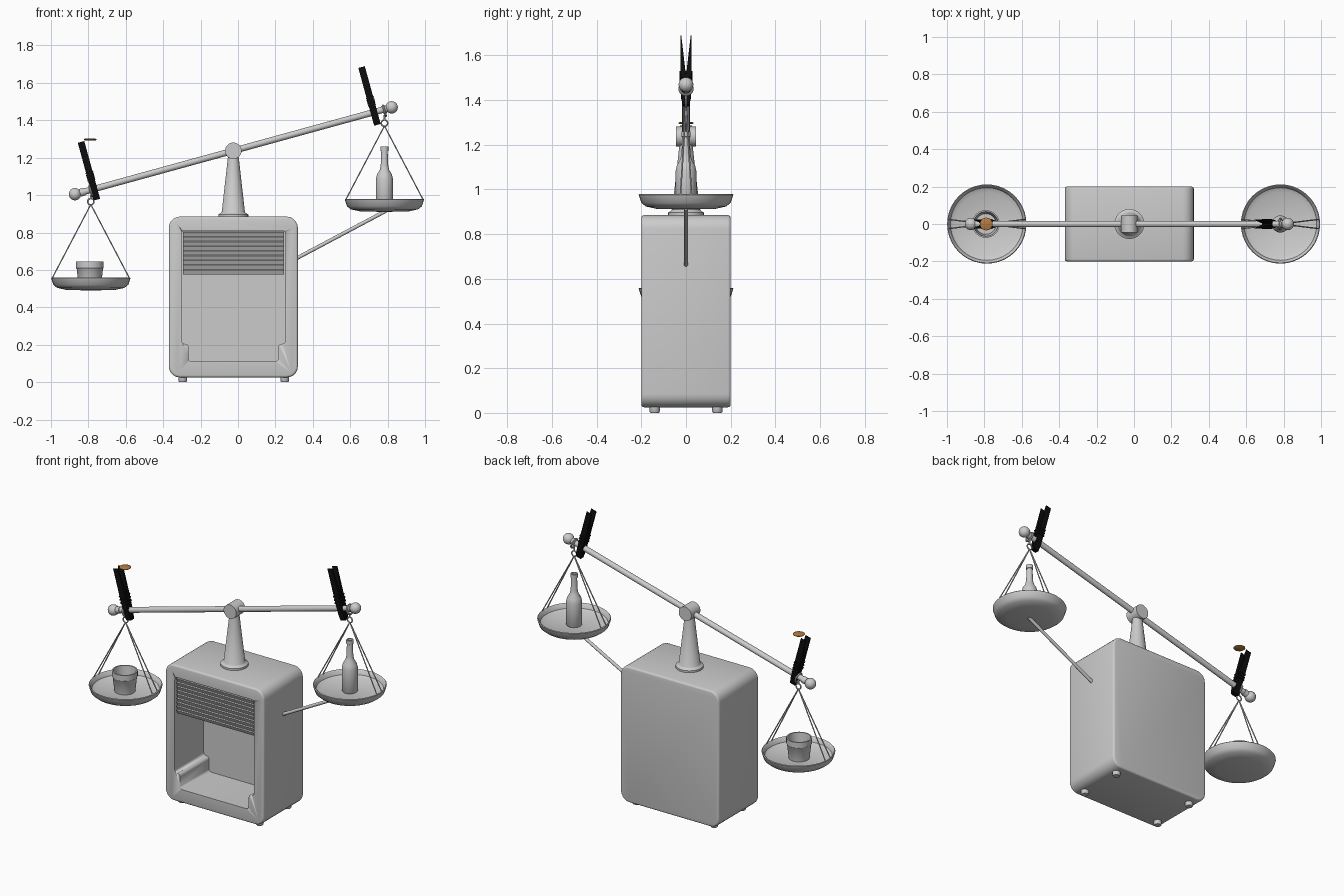
import bpy, bmesh, math
from mathutils import Vector, Matrix

if "Cube" in bpy.data.objects:
    bpy.data.objects.remove(bpy.data.objects["Cube"], do_unlink=True)


def material(name, rgb):
    m = bpy.data.materials.new(name)
    m.use_nodes = True
    m.diffuse_color = (*rgb, 1)
    m.node_tree.nodes["Principled BSDF"].inputs["Base Color"].default_value = (*rgb, 1)
    return m


GREY = material("pale grey", (0.6, 0.6, 0.6))
BLACK = material("black", (0.004, 0.004, 0.004))
BROWN = material("copper brown", (0.45, 0.2, 0.05))


def finish(name, bm, mat=GREY, matrix=None, angle=35):
    bmesh.ops.remove_doubles(bm, verts=bm.verts, dist=0.0001)
    bmesh.ops.recalc_face_normals(bm, faces=bm.faces)
    if matrix:
        bm.transform(matrix)
    mesh = bpy.data.meshes.new(name)
    bm.to_mesh(mesh)
    bm.free()
    mesh.materials.append(mat)
    ob = bpy.data.objects.new(name, mesh)
    bpy.context.collection.objects.link(ob)
    bpy.ops.object.select_all(action='DESELECT')
    ob.select_set(True)
    bpy.context.view_layer.objects.active = ob
    bpy.ops.object.shade_smooth_by_angle(angle=math.radians(angle))
    return ob


def lathe(name, profile, matrix, mat=GREY, steps=32):
    """Spin (radius, height) points about the local z axis."""
    bm = bmesh.new()
    vs = [bm.verts.new((r, 0, z)) for r, z in profile]
    es = [bm.edges.new(p) for p in zip(vs, vs[1:])]
    bmesh.ops.spin(bm, geom=vs + es, cent=(0, 0, 0), axis=(0, 0, 1),
                   angle=math.tau, steps=steps, use_duplicate=False)
    return finish(name, bm, mat, matrix)


def rod(name, a, b, r, mat=GREY, steps=12):
    a, b = Vector(a), Vector(b)
    turn = (b - a).to_track_quat('Z', 'Y').to_matrix().to_4x4()
    length = (b - a).length
    return lathe(name, [(0, 0), (r, 0), (r, length), (0, length)],
                 Matrix.Translation(a) @ turn, mat, steps)


def prism(name, outline, y0, y1, corner=0, edge=0, mat=GREY, matrix=None):
    """Extrude an xz outline along y, rounding its corners and end edges."""
    bm = bmesh.new()
    face = bm.faces.new([bm.verts.new((x, y0, z)) for x, z in outline])
    out = bmesh.ops.extrude_face_region(bm, geom=[face])["geom"]
    for v in out:
        if isinstance(v, bmesh.types.BMVert):
            v.co.y = y1
    for size, lengthwise, seg in ((corner, True, 5), (edge, False, 3)):
        if size:
            es = [e for e in bm.edges
                  if (abs(e.verts[0].co.y - e.verts[1].co.y) > 0.001) == lengthwise]
            bmesh.ops.bevel(bm, geom=es, offset=size, segments=seg,
                            profile=0.5, affect='EDGES')
    return finish(name, bm, mat, matrix)


def torus(name, centre, axis, major, minor, mat=GREY):
    turn = Vector(axis).to_track_quat('Z', 'Y').to_matrix().to_4x4()
    ring = [(major + minor * math.cos(k * math.tau / 8), minor * math.sin(k * math.tau / 8))
            for k in range(9)]
    return lathe(name, ring, Matrix.Translation(centre) @ turn, mat, 20)


def rect(x0, x1, z0, z1):
    return [(x0, z0), (x1, z0), (x1, z1), (x0, z1)]


# Cabinet with a stepped hollow in its front
MID = -0.025
cabinet = prism("cabinet", rect(-0.37, 0.32, 0.025, 0.885), -0.2, 0.2, 0.06, 0.012)
half = [(0.24, 0.11), (0.24, 0.205), (0.278, 0.205), (0.278, 0.81)]
opening = [(MID + x, z) for x, z in half] + [(MID - x, z) for x, z in reversed(half)]
cutter = prism("hollow_cutter", opening, -0.3, 0.09, 0.018)
cutter.hide_render = True
bpy.context.view_layer.objects.active = cabinet
cut = cabinet.modifiers.new("hollow", 'BOOLEAN')
cut.object, cut.operation, cut.solver = cutter, 'DIFFERENCE', 'EXACT'
bpy.ops.object.modifier_apply(modifier="hollow")
bpy.data.objects.remove(cutter, do_unlink=True)

# Louvred panel in the top of the opening
prism("louvre_panel", rect(MID - 0.27, MID + 0.27, 0.575, 0.805), -0.18, -0.165)
SLATS = 9
for i in range(SLATS):
    tilt = Matrix.Translation((MID, -0.185, 0.59 + i * 0.025)) @ Matrix.Rotation(0.45, 4, 'X')
    prism("louvre_slat", rect(-0.27, 0.27, -0.013, 0.013), -0.004, 0.004, matrix=tilt)

# Feet
for x in (-0.295, 0.25):
    for y in (-0.14, 0.14):
        lathe("foot", [(0, 0), (0.019, 0), (0.023, 0.006), (0.023, 0.03), (0, 0.03)],
              Matrix.Translation((x, y, 0)), steps=16)

# Pillar and pivot
lathe("pillar", [(0, 0.88), (0.08, 0.88), (0.08, 0.897), (0.066, 0.905),
                 (0.062, 0.91), (0.027, 1.22), (0, 1.22)], Matrix.Translation((MID, 0, 0)))
PIVOT = Vector((MID, 0, 1.237))
rod("pivot_hub", PIVOT - Vector((0, 0.045, 0)), PIVOT + Vector((0, 0.045, 0)), 0.044, steps=32)

# Tilted beam with a collar and ball at each end
ANGLE = math.atan2(0.465, 1.695)
ALONG = Vector((math.cos(ANGLE), 0, math.sin(ANGLE)))
rod("beam", PIVOT - ALONG * 0.86, PIVOT + ALONG * 0.86, 0.017, steps=20)
ball = [(0.033 * math.sin(k * math.pi / 12), -0.033 * math.cos(k * math.pi / 12))
        for k in range(13)]
for side in (-1, 1):
    lathe("beam_ball", ball, Matrix.Translation(PIVOT + ALONG * side * 0.878), steps=24)
    rod("beam_collar", PIVOT + ALONG * side * 0.825, PIVOT + ALONG * side * 0.85, 0.021, steps=20)


# Clothes peg: two wedge legs joined by a coiled spring
def peg(x, z):
    place = Matrix.Translation((x, 0, z)) @ Matrix.Rotation(-ANGLE, 4, 'Y')
    leg = [(0.002, -0.16), (0.014, -0.16), (0.022, -0.12), (0.025, -0.02), (0.025, 0.16),
           (0.021, 0.16), (0.003, 0.0), (0.002, -0.08), (0.01, -0.1), (0.002, -0.12)]
    for s in (-1, 1):
        prism("peg_leg", [(s * y, h) for y, h in leg], -0.018, 0.018, mat=BLACK,
              matrix=place @ Matrix.Rotation(math.pi / 2, 4, 'Z'))
    rod("peg_spring", place @ Vector((-0.021, 0, -0.03)), place @ Vector((0.021, 0, -0.03)),
        0.012, BLACK)
    for h in (-0.05, -0.03, -0.01):
        prism("peg_spring_wire", rect(-0.021, 0.021, h - 0.004, h + 0.004),
              -0.028, 0.028, mat=BLACK, matrix=place)


peg(-0.797, 1.13)
peg(0.703, 1.53)


# Hanging pans: loop on the beam, hook ring, four cords, dish
def hanging_pan(x, base):
    loop = Vector((x, 0, PIVOT.z + (x - MID) * math.tan(ANGLE)))
    hook = Vector((x, 0, base + 0.475))
    torus("beam_loop", loop - Vector((0, 0, 0.008)), ALONG, 0.028, 0.006)
    torus("hook_ring", hook, (0, 1, 0), 0.017, 0.004)
    rod("hook_stem", hook + Vector((0, 0, 0.015)), loop - Vector((0, 0, 0.03)), 0.005)
    lathe("pan", [(0, 0), (0.13, 0.003), (0.18, 0.014), (0.2, 0.03), (0.212, 0.066),
                  (0.208, 0.07), (0.203, 0.066), (0.194, 0.04), (0.17, 0.028), (0, 0.025)],
          Matrix.Translation((x, 0, base)), steps=40)
    for sx in (-1, 1):
        for sy in (-1, 1):
            rod("pan_cord", hook - Vector((0, 0, 0.015)),
                (x + sx * 0.207, sy * 0.025, base + 0.065), 0.0035, steps=6)


hanging_pan(-0.787, 0.49)
hanging_pan(0.783, 0.91)

# Cup and bottle on the pans, disc on the lower peg
lathe("cup", [(0, 0), (0.06, 0), (0.07, 0.09), (0.074, 0.095), (0.074, 0.13),
              (0.066, 0.13), (0.055, 0.02), (0, 0.02)], Matrix.Translation((-0.792, 0, 0.515)))
lathe("bottle", [(0, 0), (0.042, 0), (0.046, 0.006), (0.046, 0.15), (0.04, 0.175),
                 (0.025, 0.2), (0.02, 0.225), (0.017, 0.3), (0.021, 0.302), (0.021, 0.325),
                 (0.014, 0.326), (0.014, 0.29), (0, 0.29)], Matrix.Translation((0.783, 0, 0.935)))
lathe("disc", [(0, 0), (0.028, 0), (0.034, 0.004), (0.034, 0.007), (0.026, 0.011), (0, 0.011)],
      Matrix.Translation((-0.79, 0, 1.292)), BROWN, 20)

# Stay rod from the cabinet to the raised pan
rod("stay_rod", (0.3, 0, 0.655), (0.79, 0, 0.915), 0.01)
